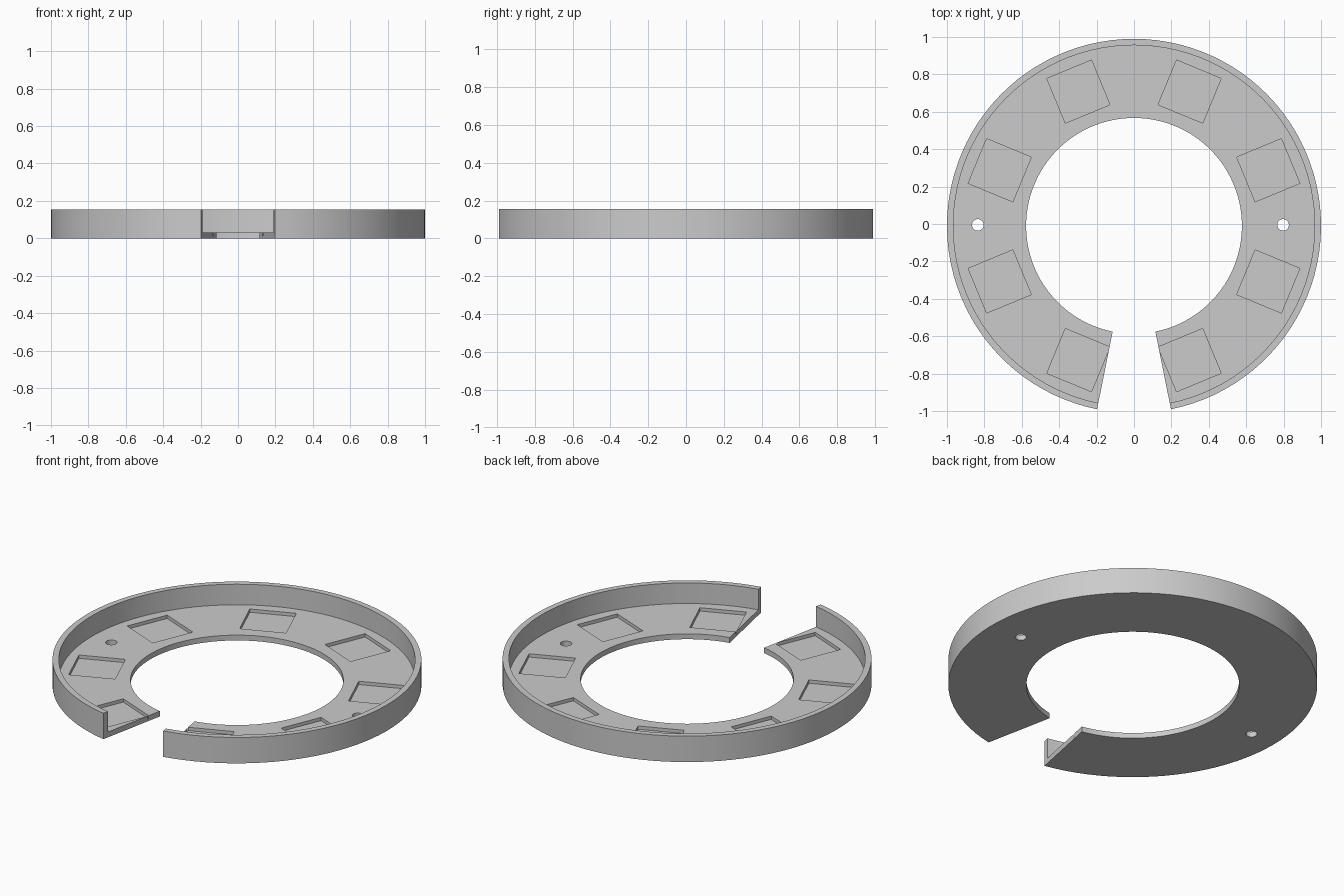
import bpy, bmesh
from math import radians, cos, sin, tau
from mathutils import Matrix, Vector

cube = bpy.data.objects.get("Cube")
if cube:
    bpy.data.objects.remove(cube, do_unlink=True)

CENTRE_Y = -0.01
R_IN, R_WALL, R_OUT = 0.577, 0.966, 1.0
FLOOR, HEIGHT, POCKET_DEPTH = 0.032, 0.155, 0.02
HALF_GAP = radians(11.4)

grey = bpy.data.materials.new("plain grey")
grey.use_nodes = True
colour = (0.6, 0.6, 0.6, 1)
grey.diffuse_color = colour
grey.node_tree.nodes["Principled BSDF"].inputs["Base Color"].default_value = colour


def add_object(name, bm):
    bmesh.ops.recalc_face_normals(bm, faces=bm.faces)
    mesh = bpy.data.meshes.new(name)
    bm.to_mesh(mesh)
    bm.free()
    mesh.materials.append(grey)
    obj = bpy.data.objects.new(name, mesh)
    bpy.context.collection.objects.link(obj)
    return obj


# Open ring: L-shaped section swept around, leaving a gap at the front
bm = bmesh.new()
section = [(R_IN, 0), (R_OUT, 0), (R_OUT, HEIGHT),
           (R_WALL, HEIGHT), (R_WALL, FLOOR), (R_IN, FLOOR)]
start = radians(-90) + HALF_GAP
sweep = tau - 2 * HALF_GAP
steps = 96
loops = []
for i in range(steps + 1):
    a = start + sweep * i / steps
    loops.append([bm.verts.new((r * cos(a), r * sin(a) + CENTRE_Y, z)) for r, z in section])
for a, b in zip(loops, loops[1:]):
    for j in range(len(section)):
        k = (j + 1) % len(section)
        bm.faces.new((a[j], a[k], b[k], b[j]))
bm.faces.new(loops[0])
bm.faces.new(loops[-1])
tray = add_object("ring_tray", bm)

# Cutters: eight square pockets and two round screw holes
bm = bmesh.new()
for i in range(8):
    place = (Matrix.Translation((0, CENTRE_Y, 0))
             @ Matrix.Rotation(radians(22.5 + 45 * i), 4, 'Z')
             @ Matrix.Translation((0.777, 0, FLOOR - POCKET_DEPTH + 0.05))
             @ Matrix.Diagonal((0.258, 0.258, 0.1, 1)))
    bmesh.ops.create_cube(bm, size=1, matrix=place)
for x in (-0.835, 0.797):
    bmesh.ops.create_cone(bm, cap_ends=True, segments=32, radius1=0.031, radius2=0.031,
                          depth=0.2, matrix=Matrix.Translation((x, -0.005, 0)))
cutter = add_object("pocket_cutter", bm)
cutter.hide_render = True
cutter.hide_viewport = True

# Cut the recesses and bake the result
cut = tray.modifiers.new("recesses", 'BOOLEAN')
cut.operation = 'DIFFERENCE'
cut.solver = 'EXACT'
cut.object = cutter
bpy.context.view_layer.objects.active = tray
tray.select_set(True)
bpy.ops.object.modifier_apply(modifier=cut.name)
bpy.data.objects.remove(cutter, do_unlink=True)
bpy.ops.object.shade_smooth_by_angle(angle=radians(30))
